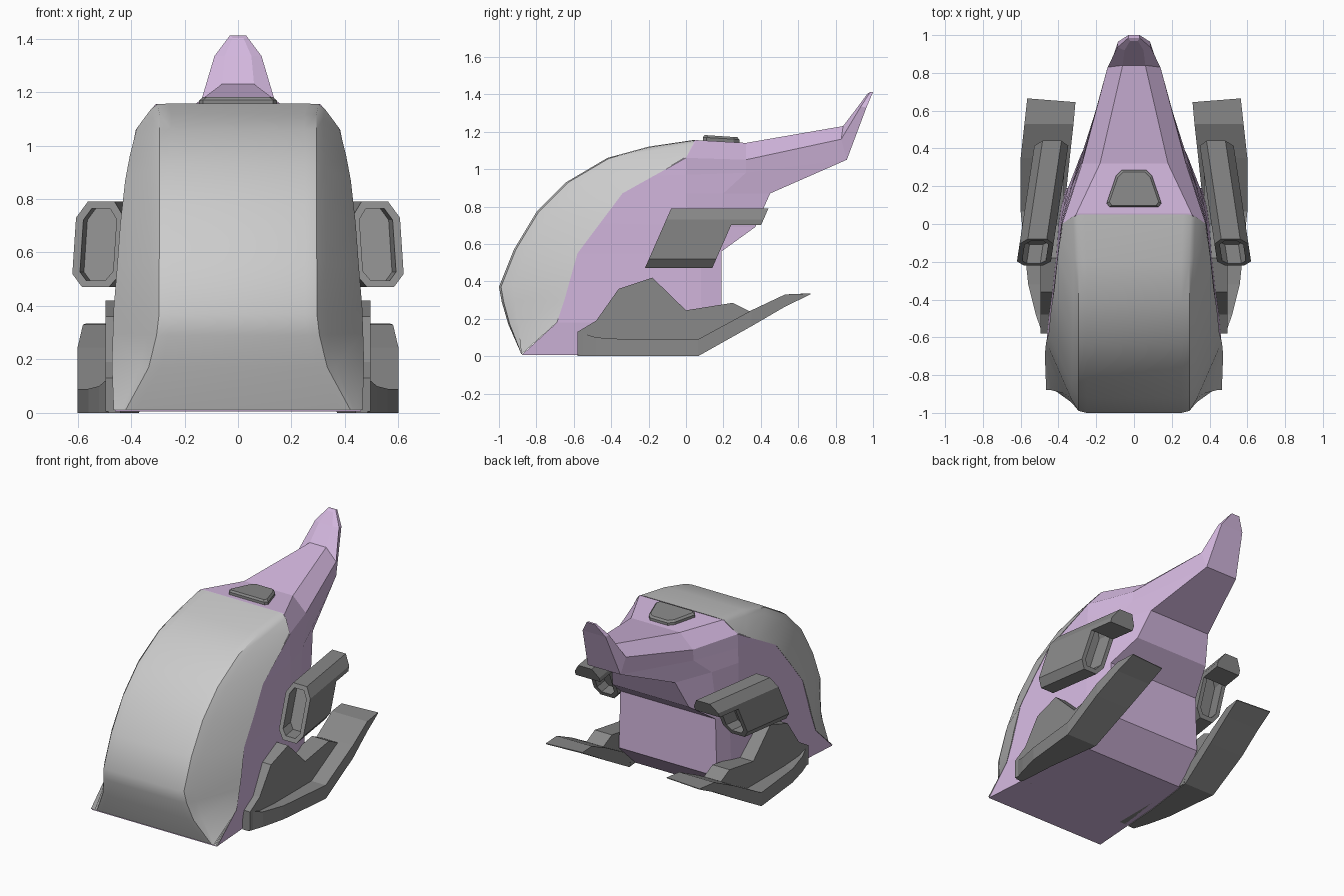
import bpy, bmesh
from mathutils import Vector

if "Cube" in bpy.data.objects:
    bpy.data.objects.remove(bpy.data.objects["Cube"])


def material(name, rgb):
    m = bpy.data.materials.new(name)
    m.diffuse_color = (*rgb, 1)
    m.use_nodes = True
    m.node_tree.nodes["Principled BSDF"].inputs["Base Color"].default_value = m.diffuse_color
    return m


LILAC = material("lilac", (0.66, 0.48, 0.74))
DARK = material("dark_grey", (0.25, 0.25, 0.25))


def finish(name, bm, mat=None, smooth=None):
    bmesh.ops.recalc_face_normals(bm, faces=bm.faces)
    me = bpy.data.meshes.new(name)
    bm.to_mesh(me)
    bm.free()
    ob = bpy.data.objects.new(name, me)
    bpy.context.collection.objects.link(ob)
    if mat:
        me.materials.append(mat)
    if smooth:
        bpy.ops.object.select_all(action='DESELECT')
        ob.select_set(True)
        bpy.context.view_layer.objects.active = ob
        bpy.ops.object.shade_smooth_by_angle(angle=smooth)
    return ob


def symmetric_solid(rows):
    """Right-hand grid of points, mirrored in x and bridged across the middle."""
    bm = bmesh.new()
    pair = [[[bm.verts.new((s * x, y, z)) for s in (1, -1)] for x, y, z in r] for r in rows]
    edges = {}
    for lo, hi in zip(pair, pair[1:]):
        for i in range(min(len(lo), len(hi)) - 1):
            quad = [lo[i], lo[i + 1], hi[i + 1], hi[i]]
            for s in (0, 1):
                bm.faces.new([q[s] for q in quad])
            for a, b in zip(quad, quad[1:] + quad[:1]):
                edges.setdefault(frozenset((a[0], b[0])), []).append((a, b))
    for uses in edges.values():
        if len(uses) == 1:
            a, b = uses[0]
            bm.faces.new((a[0], b[0], b[1], a[1]))
    bmesh.ops.remove_doubles(bm, verts=bm.verts, dist=0.0005)
    return bm


def loft(bm, rings):
    """Skin a row of closed rings, return both end caps."""
    vs = [[bm.verts.new(p) for p in r] for r in rings]
    n = len(vs[0])
    for a, b in zip(vs, vs[1:]):
        for i in range(n):
            bm.faces.new((a[i], a[(i + 1) % n], b[(i + 1) % n], b[i]))
    return bm.faces.new(vs[0]), bm.faces.new(vs[-1])


# Curved front shield: centre point (y, z), flat half width, side point
shield = [
    ((-.88, .01), .43, (.465, -.88, .01)),
    ((-.95, .17), .34, (.472, -.69, .18)),
    ((-.985, .29), .31, (.468, -.65, .30)),
    ((-1.0, .37), .30, (.465, -.625, .39)),
    ((-.92, .57), .30, (.452, -.58, .55)),
    ((-.80, .77), .30, (.44, -.46, .71)),
    ((-.64, .93), .30, (.422, -.34, .87)),
    ((-.42, 1.06), .30, (.404, -.17, .965)),
    ((-.20, 1.12), .30, (.39, -.07, 1.02)),
    ((.05, 1.157), .31, (.382, 0, 1.06)),
]
rows = []
for (y, z), w, s in shield:
    k, s = Vector((w, y, z)), Vector(s)
    rows.append([k - Vector((.05, 0, 0)), k.lerp(s, .03) - Vector((.01, 0, 0)),
                 k.lerp(s, .2), s])
finish("front_shield", symmetric_solid(rows), smooth=0.6)

# Faceted body with upturned tail: rows go up, columns go from shield edge to tail
body = [
    [(.46, -.88, .005), (.40, -.02, .005), (.395, -.01, .005), (.39, 0, .005)],
    [(.47, -.69, .18), (.40, 0, .18), (.39, .08, .18), (.36, .19, .18)],
    [(.45, -.58, .55), (.39, 0, .55), (.375, .08, .55), (.35, .19, .56)],
    [(.438, -.46, .71), (.387, 0, .70), (.34, .18, .69), (.28, .37, .69)],
    [(.42, -.34, .87), (.385, 0, .87), (.33, .2, .87), (.235, .45, .87)],
    [(.40, -.17, .965), (.383, 0, .97), (.28, .32, .98), (.12, .86, 1.05),
     (.085, .965, 1.33), (.03, 1.0, 1.412)],
    [(.381, -.01, 1.06), (.38, 0, 1.06), (.275, .32, 1.05), (.14, .83, 1.16),
     (.088, .935, 1.335), (.03, .985, 1.412)],
    [(.31, .045, 1.153), (.305, .055, 1.155), (.18, .32, 1.14), (.06, .84, 1.23),
     (.05, .92, 1.335), (.02, .97, 1.403)],
]
finish("body", symmetric_solid(body), LILAC)

# Roof hatch
bm = bmesh.new()
plan = [(.13, .09), (.145, .11), (.095, .255), (.065, .285)]
plan += [(-x, y) for x, y in reversed(plan)]
loft(bm, [[(x * k, .18 + (y - .18) * k, z - .06 * (y - .09)) for x, y in plan]
          for z, k in ((1.13, 1), (1.17, 1), (1.182, .9))])
finish("roof_hatch", bm, DARK)

FIN = [(-.58, .005), (-.58, .13), (-.48, .19), (-.36, .36), (-.18, .42), (0, .245),
       (.25, .285), (.34, .24), (.07, .08), (.05, .005)]
SLED = [  # y, inner x, outer x, low z, high z
    (-.58, .44, .485, 0, .13), (-.48, .43, .52, 0, .10), (-.32, .42, .56, 0, .09),
    (.065, .37, .60, 0, .09), (.35, .34, .60, .16, .245), (.53, .32, .58, .265, .33),
    (.655, .31, .565, .33, .335)]
POD = [(.05, .47), (.09, .52), (.09, .73), (.05, .79),
       (-.05, .79), (-.09, .73), (-.09, .52), (-.05, .47)]
HOOD = [(.09, .70), (.09, .73), (.05, .79), (-.05, .79), (-.09, .73), (-.09, .70)]

for side, s in (("right", 1), ("left", -1)):
    # Side pod: slanted octagonal tube, recessed at both ends, with a rear hood
    def ring(outline, y0, slope):
        out = []
        for x, z in outline:
            y = y0 + slope * (z - .47)
            out.append((s * (.53 - .15 * (y + .2) + x), y, z))
        return out

    bm = bmesh.new()
    caps = loft(bm, [ring(POD, -.22, .44), ring(POD, .14, .44)])
    bm.normal_update()
    for cap, push in zip(caps, (.10, -.10)):
        bmesh.ops.inset_region(bm, faces=[cap], thickness=.028, use_even_offset=True)
        r = bmesh.ops.extrude_discrete_faces(bm, faces=[cap])
        bmesh.ops.translate(bm, verts=r["faces"][0].verts, vec=(-s * .15 * push, push, 0))
    loft(bm, [ring(HOOD, .14, .44), ring(HOOD, .30, .44)])
    finish(side + "_pod", bm, DARK)

    # Skid: low runner sweeping up to the rear
    bm = bmesh.new()
    loft(bm, [[(s * a, y - .01 * (y > .6), lo), (s * b, y + .01 * (y > .6), lo),
               (s * b, y + .01 * (y > .6), hi), (s * a, y - .01 * (y > .6), hi)]
              for y, a, b, lo, hi in SLED])
    finish(side + "_skid", bm, DARK)

    # Upright fin joining the skid to the body
    bm = bmesh.new()
    loft(bm, [[(s * x, y, z) for y, z in FIN] for x in (.37, .495)])
    finish(side + "_skid_fin", bm, DARK)
